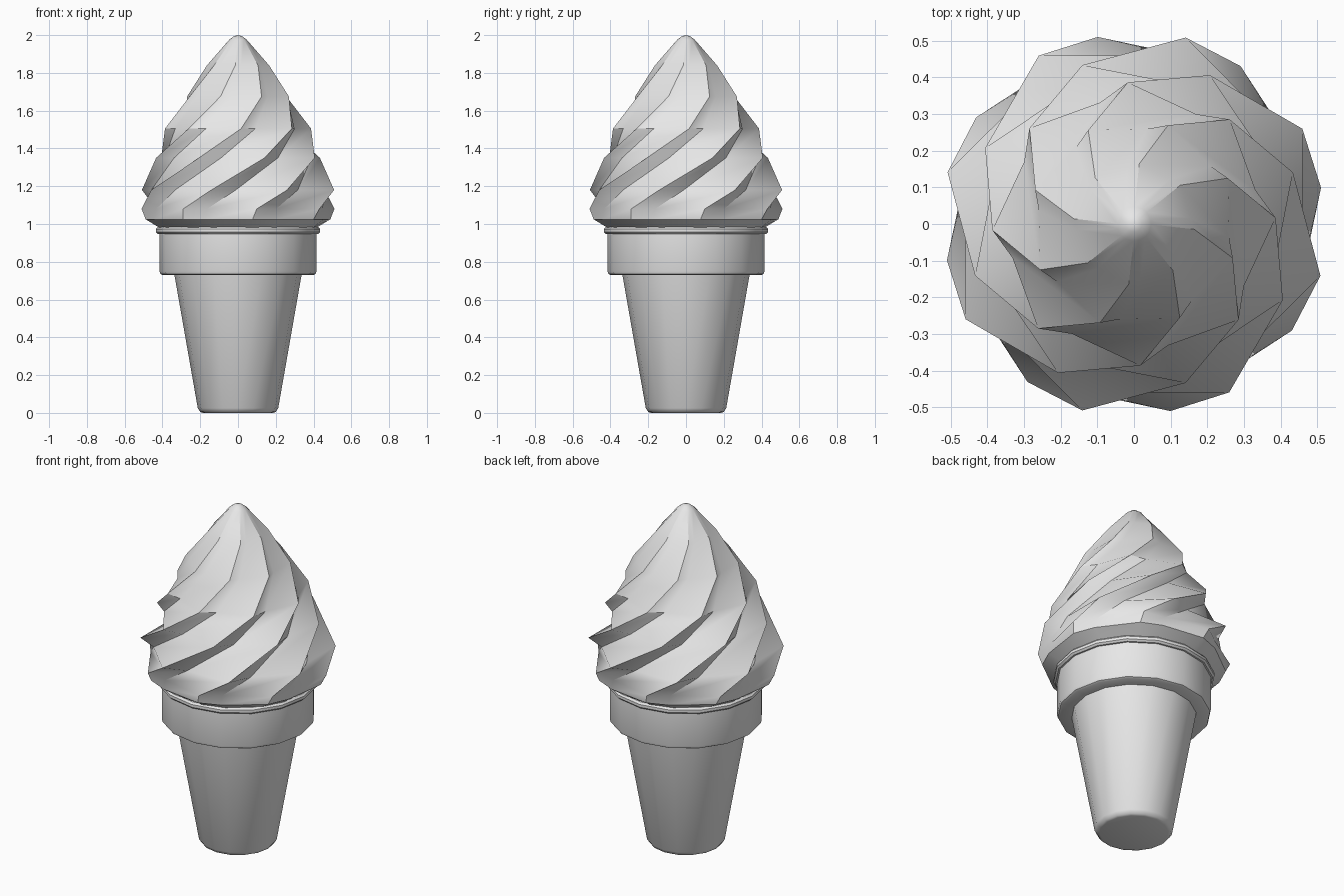
import bpy
import bmesh
from math import cos, sin, radians, tau

cube = bpy.data.objects.get("Cube")
if cube:
    bpy.data.objects.remove(cube, do_unlink=True)

GREY = (0.8, 0.8, 0.8, 1.0)
grey = bpy.data.materials.new("plain grey")
grey.use_nodes = True
grey.diffuse_color = GREY
grey.node_tree.nodes["Principled BSDF"].inputs["Base Color"].default_value = GREY


def skin(name, rings, tip=None, angle=30):
    """Join rings of points, listed from the bottom up, into a closed smooth body."""
    bm = bmesh.new()
    loops = [[bm.verts.new(p) for p in ring] for ring in rings]
    n = len(loops[0])
    for low, high in zip(loops, loops[1:]):
        for i in range(n):
            j = (i + 1) % n
            bm.faces.new((low[i], low[j], high[j], high[i]))
    bm.faces.new(loops[0][::-1])
    if tip:
        top = bm.verts.new(tip)
        for i in range(n):
            bm.faces.new((loops[-1][i], loops[-1][(i + 1) % n], top))
    else:
        bm.faces.new(loops[-1])
    bmesh.ops.recalc_face_normals(bm, faces=bm.faces)
    mesh = bpy.data.meshes.new(name)
    bm.to_mesh(mesh)
    bm.free()
    mesh.materials.append(grey)
    obj = bpy.data.objects.new(name, mesh)
    bpy.context.collection.objects.link(obj)
    bpy.ops.object.select_all(action="DESELECT")
    obj.select_set(True)
    bpy.context.view_layer.objects.active = obj
    bpy.ops.object.shade_smooth_by_angle(angle=radians(angle))
    return obj


def lathe(name, profile, sides=16):
    rings = [[(r * cos(tau * i / sides), r * sin(tau * i / sides), z)
              for i in range(sides)] for r, z in profile]
    return skin(name, rings, angle=40)


# Wafer cup: tapered stem, wide collar and rolled rim
lathe("cone_stem", [(0.185, 0), (0.2, 0.005), (0.213, 0.025), (0.34, 0.75)])
lathe("cone_collar", [(0.3, 0.73), (0.4, 0.73), (0.411, 0.736), (0.416, 0.75),
                      (0.416, 0.95), (0.4, 0.96)])
lathe("cone_rim", [(0.4, 0.945), (0.425, 0.947), (0.435, 0.957), (0.435, 0.973),
                   (0.425, 0.984), (0.4, 0.986)])


# Twisted ice cream with eight overlapping ridges
def swirl_ring(z, radius, turn, groove_turn, groove):
    ring = []
    for arm in range(8):
        for a, r in ((turn, radius), (turn + groove_turn, radius * groove)):
            a = radians(a + 45 * arm)
            ring.append((r * cos(a), r * sin(a), z))
    return ring


# height, ridge radius, ridge angle, groove offset, groove depth factor
levels = [
    (0.98, 0.42, -37, 18, 1.0),
    (1.025, 0.495, -36, 15, 0.98),
    (1.08, 0.52, -34, 14, 0.92),
    (1.18, 0.528, -15.5, 14, 0.87),
    (1.35, 0.456, 18, 14, 0.875),
    (1.505, 0.387, 47.5, 13, 0.89),
    (1.675, 0.285, 71, 11, 0.92),
    (1.84, 0.165, 85, 11, 0.94),
    (1.975, 0.047, 88, 18, 1.0),
    (1.994, 0.022, 88, 22, 1.0),
]
skin("ice_cream_swirl", [swirl_ring(*level) for level in levels], tip=(0, 0, 2))
